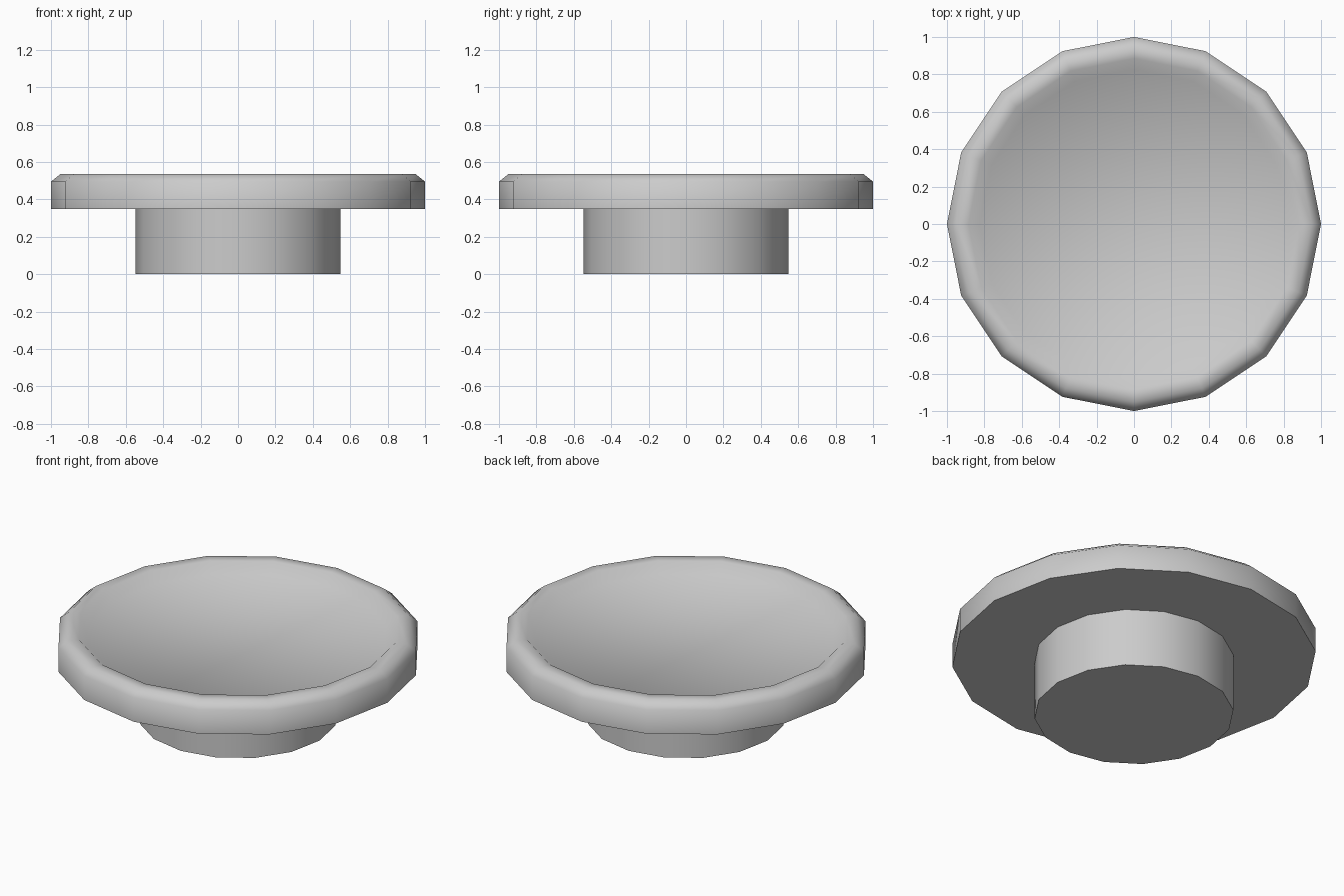
import bpy, bmesh
from math import cos, sin, pi, radians

if "Cube" in bpy.data.objects:
    bpy.data.objects.remove(bpy.data.objects["Cube"])

SIDES = 16


def lathe(name, profile):
    """Closed solid of revolution; (r, z) rings from bottom to top, capped at both ends."""
    bm = bmesh.new()
    rings = [[bm.verts.new((r * cos(2 * pi * i / SIDES), r * sin(2 * pi * i / SIDES), z))
              for i in range(SIDES)] for r, z in profile]
    for a, b in zip(rings, rings[1:]):
        for i in range(SIDES):
            j = (i + 1) % SIDES
            bm.faces.new((a[i], a[j], b[j], b[i]))
    bm.faces.new(rings[0][::-1])
    bm.faces.new(rings[-1])
    mesh = bpy.data.meshes.new(name)
    bm.to_mesh(mesh)
    bm.free()
    obj = bpy.data.objects.new(name, mesh)
    bpy.context.collection.objects.link(obj)
    bpy.ops.object.select_all(action='DESELECT')
    bpy.context.view_layer.objects.active = obj
    obj.select_set(True)
    bpy.ops.object.shade_smooth_by_angle(angle=radians(55))
    return obj


# Round foot
lathe("foot", [(0.547, 0), (0.547, 0.35)])

# Dish with chamfered raised rim and shallow recess
lathe("dish", [(1, 0.35), (1, 0.495), (0.95, 0.535), (0.885, 0.535), (0.825, 0.482)])
